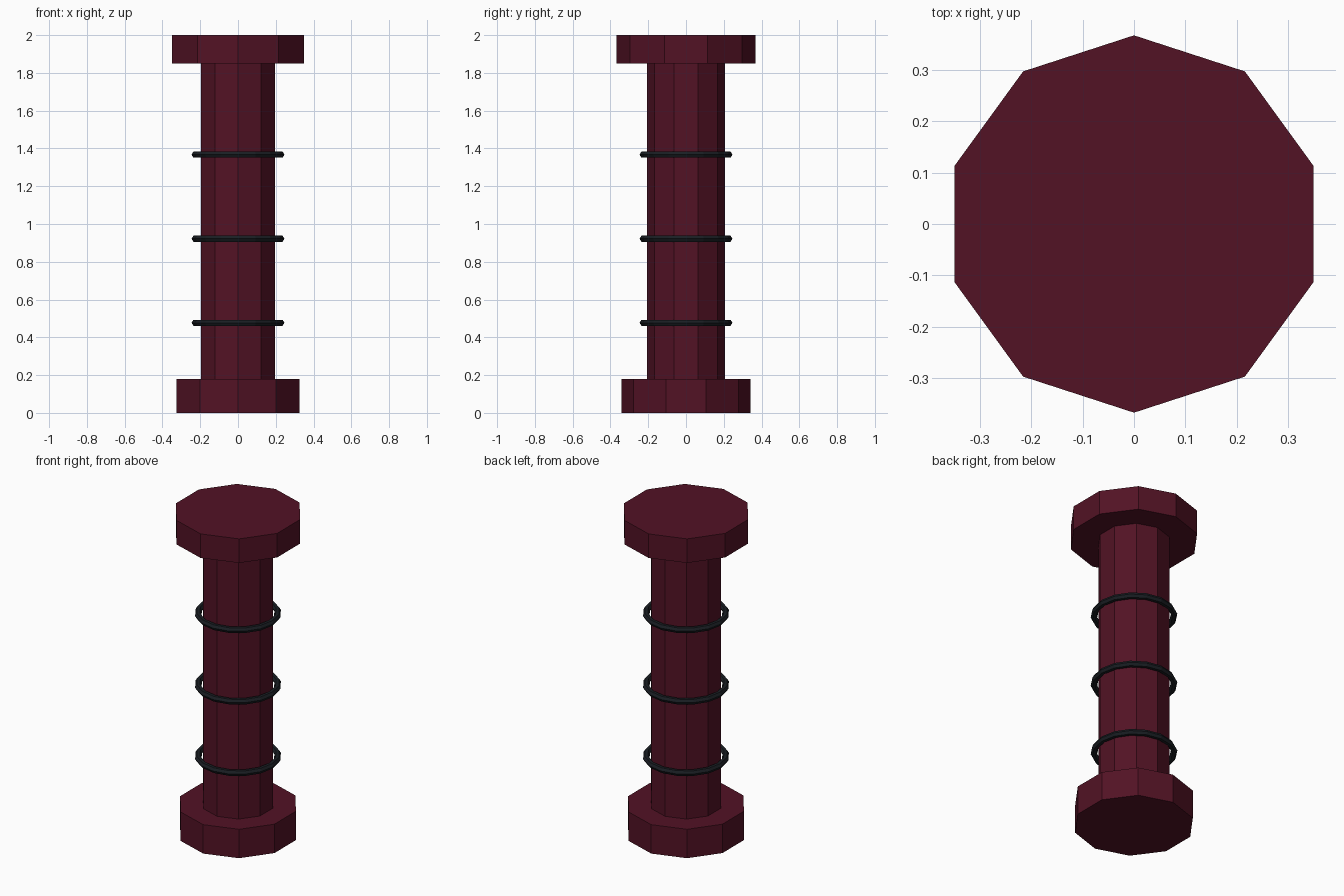
import bpy, math

if "Cube" in bpy.data.objects:
    bpy.data.objects.remove(bpy.data.objects["Cube"])


def material(name, rgb):
    m = bpy.data.materials.new(name)
    m.diffuse_color = (*rgb, 1)
    m.use_nodes = True
    m.node_tree.nodes["Principled BSDF"].inputs["Base Color"].default_value = m.diffuse_color
    return m


maroon = material("dark maroon", (0.085, 0.006, 0.018))
black = material("blue black", (0.010, 0.013, 0.017))


def drum(name, radius, z0, z1):
    # ten-sided block with a corner on the y axis
    bpy.ops.mesh.primitive_cylinder_add(vertices=10, radius=radius, depth=z1 - z0,
                                        location=(0, 0, (z0 + z1) / 2))
    ob = bpy.context.object
    ob.name = name
    ob.data.materials.append(maroon)


# Column
drum("base", 0.342, 0, 0.18)
drum("shaft", 0.206, 0.18, 1.85)
drum("cap", 0.367, 1.85, 2.0)

# Loose rings around the shaft
for i, z in enumerate((0.477, 0.922, 1.367)):
    bpy.ops.mesh.primitive_torus_add(major_segments=16, minor_segments=6,
                                     major_radius=0.227, minor_radius=0.0185,
                                     location=(0, 0, z))
    ob = bpy.context.object
    ob.name = f"ring_{i + 1}"
    ob.data.materials.append(black)
    for p in ob.data.polygons:
        p.use_smooth = False
